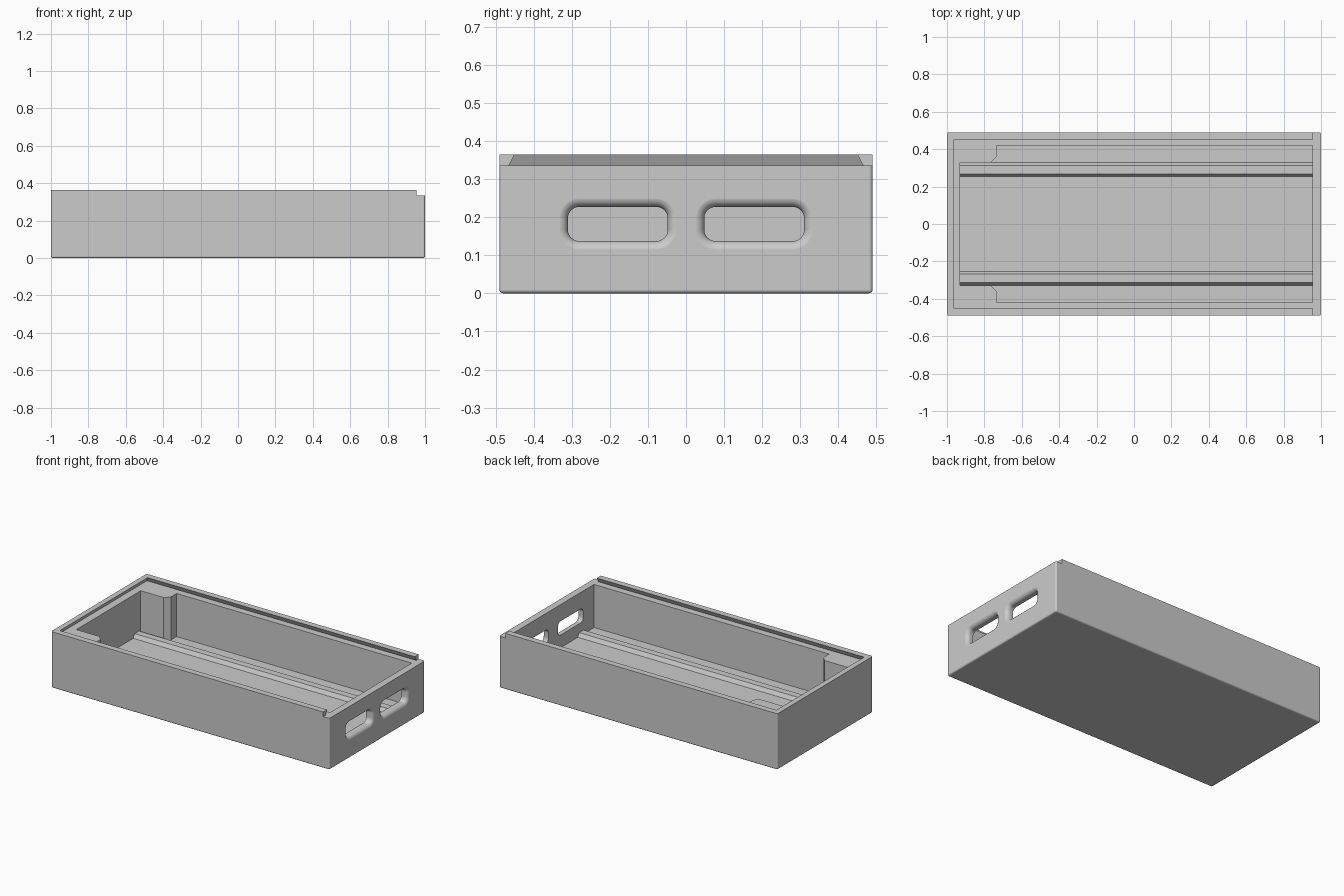
import bpy, bmesh, math

cube = bpy.data.objects.get("Cube")
if cube:
    bpy.data.objects.remove(cube, do_unlink=True)

HALF_W, TOP, LEDGE, FLOOR = 0.49, 0.365, 0.335, 0.055
BACK, FRONT = -0.93, 0.955

grey = bpy.data.materials.new("plain grey")
grey.use_nodes = True
grey.diffuse_color = (0.6, 0.6, 0.6, 1)
grey.node_tree.nodes["Principled BSDF"].inputs["Base Color"].default_value = (0.6, 0.6, 0.6, 1)


def finish(name, bm):
    bmesh.ops.recalc_face_normals(bm, faces=bm.faces)
    mesh = bpy.data.meshes.new(name)
    bm.to_mesh(mesh)
    bm.free()
    mesh.materials.append(grey)
    obj = bpy.data.objects.new(name, mesh)
    bpy.context.collection.objects.link(obj)
    return obj


def loft(name, rings):
    """Skin a closed solid through rings of equal point count."""
    bm = bmesh.new()
    loops = [[bm.verts.new(p) for p in ring] for ring in rings]
    n = len(loops[0])
    for a, b in zip(loops, loops[1:]):
        for i in range(n):
            j = (i + 1) % n
            bm.faces.new((a[i], a[j], b[j], b[i]))
    bm.faces.new(loops[0])
    bm.faces.new(loops[-1])
    return finish(name, bm)


def rect(x0, x1, w, z):
    return [(x0, -w, z), (x1, -w, z), (x1, w, z), (x0, w, z)]


def rounded_slot(x, cy, off):
    """Rounded rectangle in the yz plane, grown outward by off."""
    hy, hz, cz, r = 0.131, 0.045, 0.182, 0.03
    pts = []
    for q, (sy, sz) in enumerate([(1, 1), (-1, 1), (-1, -1), (1, -1)]):
        for k in range(9):
            a = math.pi / 2 * (q + k / 8)
            pts.append((x, cy + sy * (hy - r) + (r + off) * math.cos(a),
                        cz + sz * (hz - r) + (r + off) * math.sin(a)))
    return pts


# Outer block with rounded bottom and upright edges
box = loft("box_body", [rect(-1, 1, HALF_W, 0), rect(-1, 1, HALF_W, TOP)])
bm = bmesh.new()
bm.from_mesh(box.data)
edges = [e for e in bm.edges if min(v.co.z for v in e.verts) < 0.01]
bmesh.ops.bevel(bm, geom=edges, offset=0.01, segments=4, profile=0.5, affect="EDGES")
bm.to_mesh(box.data)
bm.free()

# Inner cavity, narrowed at the back by two corner blocks
half = [(BACK, 0.33), (-0.765, 0.33), (-0.735, 0.36), (-0.735, 0.42), (FRONT, 0.42)]
outline = half + [(x, -y) for x, y in reversed(half)]
cutters = [loft("cavity_cutter", [[(x, y, z) for x, y in outline] for z in (FLOOR, TOP - 0.01)])]

# Dovetail channel for a sliding lid, undercut on three sides
rise = 0.1
slope = 0.5
cutters.append(loft("lid_channel_cutter", [
    rect(-0.98, 1.1, 0.465, LEDGE),
    rect(-0.98 + slope * rise, 1.1, 0.465 - slope * rise, LEDGE + rise)]))

# Lowered front end where the lid slides in
cutters.append(loft("front_step_cutter", [rect(FRONT, 1.2, 0.6, LEDGE), rect(FRONT, 1.2, 0.6, 0.5)]))

# Two hand slots with a rolled outer lip
lip = 0.025
for side in (-1, 1):
    rings = [rounded_slot(0.9, side * 0.179, 0)]
    for k in range(8):
        a = math.pi / 2 * k / 7
        rings.append(rounded_slot(1 - lip + lip * math.sin(a) + 0.0003, side * 0.179,
                                  lip * (1 - math.cos(a))))
    cutters.append(loft("slot_cutter", rings))

bpy.context.view_layer.objects.active = box
for cutter in cutters:
    mod = box.modifiers.new("cut", "BOOLEAN")
    mod.operation = "DIFFERENCE"
    mod.solver = "EXACT"
    mod.object = cutter
    bpy.ops.object.modifier_apply(modifier=mod.name)
    bpy.data.objects.remove(cutter, do_unlink=True)

bpy.ops.object.select_all(action="DESELECT")
box.select_set(True)
bpy.ops.object.shade_smooth_by_angle(angle=math.radians(30))
normals = box.modifiers.new("even_shading", "WEIGHTED_NORMAL")
normals.keep_sharp = True

# Two raised floor rails with sloped sides
for side, name in ((1, "left_floor_rail"), (-1, "right_floor_rail")):
    section = [(0.253, FLOOR - 0.005), (0.253, FLOOR), (0.268, FLOOR + 0.025),
               (0.313, FLOOR + 0.025), (0.328, FLOOR), (0.328, FLOOR - 0.005)]
    loft(name, [[(x, side * y, z) for y, z in section] for x in (BACK, FRONT)])
